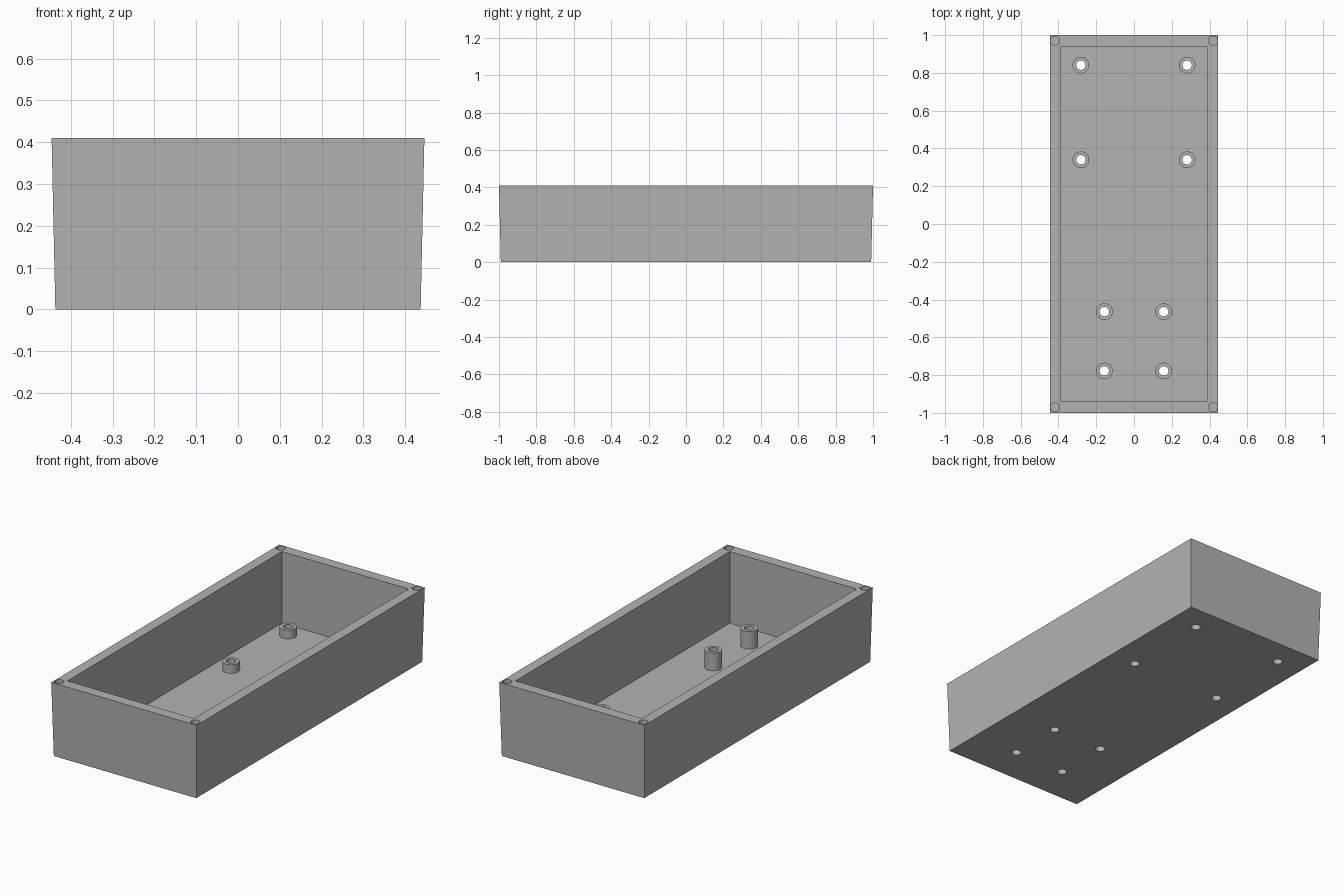
import bpy, bmesh, math

if "Cube" in bpy.data.objects:
    bpy.data.objects.remove(bpy.data.objects["Cube"])

HEIGHT, FLOOR = 0.41, 0.0125
POST_R, BORE_R, SCREW_R, SCREW_DEPTH = 0.044, 0.025, 0.024, 0.1

grey = bpy.data.materials.new("grey plastic")
grey.use_nodes = True
colour = (0.45, 0.45, 0.45, 1)
grey.diffuse_color = colour
grey.node_tree.nodes["Principled BSDF"].inputs["Base Color"].default_value = colour


def make_object(name, bm):
    bmesh.ops.recalc_face_normals(bm, faces=bm.faces)
    mesh = bpy.data.meshes.new(name)
    bm.to_mesh(mesh)
    bm.free()
    mesh.materials.append(grey)
    ob = bpy.data.objects.new(name, mesh)
    bpy.context.collection.objects.link(ob)
    return ob


def add_block(bm, z0, z1, bottom, top):
    """Block whose half sizes may differ between bottom and top."""
    for v in bmesh.ops.create_cube(bm, size=2)["verts"]:
        half, z = (top, z1) if v.co.z > 0 else (bottom, z0)
        v.co = (v.co.x * half[0], v.co.y * half[1], z)


def add_cylinder(bm, x, y, z0, z1, r):
    made = bmesh.ops.create_cone(bm, cap_ends=True, segments=32, radius1=r,
                                 radius2=r, depth=z1 - z0)
    bmesh.ops.translate(bm, verts=made["verts"], vec=(x, y, (z0 + z1) / 2))


def shade(ob):
    bpy.ops.object.select_all(action="DESELECT")
    ob.select_set(True)
    bpy.context.view_layer.objects.active = ob
    bpy.ops.object.shade_smooth_by_angle(angle=math.radians(35))


# Post positions: short ones at the back, tall ones at the front
posts = [("short_post", sx * 0.281, y, 0.06) for sx in (-1, 1) for y in (0.34, 0.841)]
posts += [("tall_post", sx * 0.157, y, 0.11) for sx in (-1, 1) for y in (-0.464, -0.778)]

# Tapered outer body
bm = bmesh.new()
add_block(bm, 0, HEIGHT, (0.437, 0.99), (0.446, 1.0))
box = make_object("box_body", bm)

# Cutters: cavity, corner screw holes and floor holes
cavity = bmesh.new()
add_block(cavity, FLOOR, HEIGHT + 0.1, (0.389, 0.94), (0.389, 0.94))
holes = bmesh.new()
for sx in (-1, 1):
    for sy in (-1, 1):
        add_cylinder(holes, sx * 0.418, sy * 0.97, HEIGHT - SCREW_DEPTH, HEIGHT + 0.1, SCREW_R)
for _, x, y, _ in posts:
    add_cylinder(holes, x, y, -0.1, 0.1, BORE_R)

for cutter in (make_object("cavity_cutter", cavity), make_object("hole_cutter", holes)):
    cutter.hide_render = True
    mod = box.modifiers.new("cut", "BOOLEAN")
    mod.operation, mod.solver, mod.object = "DIFFERENCE", "EXACT", cutter
    bpy.context.view_layer.objects.active = box
    bpy.ops.object.modifier_apply(modifier=mod.name)
    bpy.data.objects.remove(cutter)
shade(box)

# Hollow posts, lathed from the wall profile and standing on the floor
for name, x, y, top in posts:
    bm = bmesh.new()
    profile = [(POST_R, FLOOR), (POST_R, top), (BORE_R, top), (BORE_R, FLOOR)]
    verts = [bm.verts.new((r, 0, z)) for r, z in profile]
    edges = [bm.edges.new((verts[i], verts[(i + 1) % 4])) for i in range(4)]
    bmesh.ops.spin(bm, geom=verts + edges, cent=(0, 0, 0), axis=(0, 0, 1),
                   angle=math.tau, steps=32, use_merge=True)
    bmesh.ops.remove_doubles(bm, verts=bm.verts, dist=0.0001)
    post = make_object(name, bm)
    post.location = (x, y, 0)
    shade(post)
